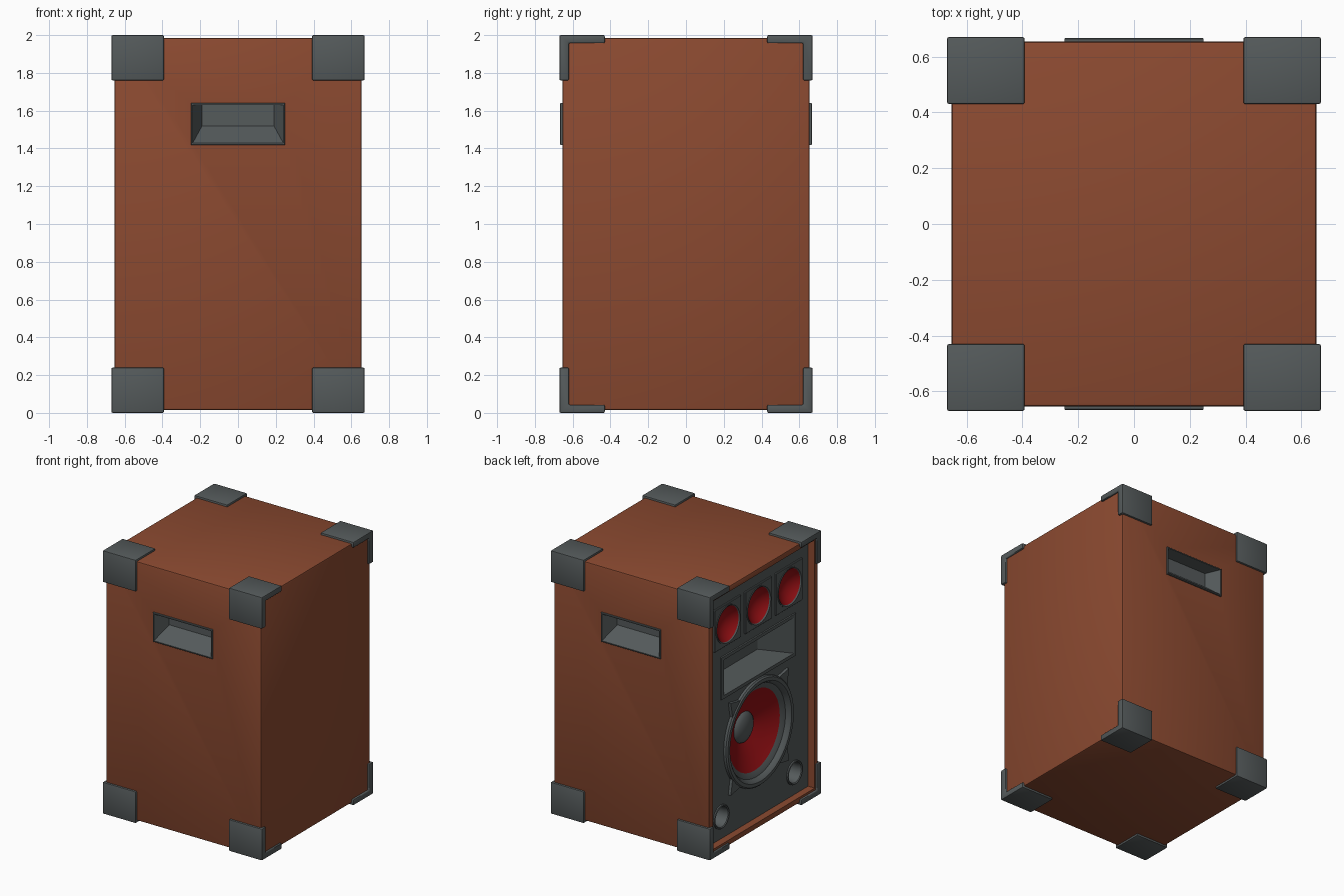
import bpy, bmesh, math
from mathutils import Vector, Matrix

if "Cube" in bpy.data.objects:
    bpy.data.objects.remove(bpy.data.objects["Cube"])


def material(name, rgb):
    m = bpy.data.materials.new(name)
    m.diffuse_color = (*rgb, 1)
    m.use_nodes = True
    m.node_tree.nodes["Principled BSDF"].inputs["Base Color"].default_value = m.diffuse_color
    return m


BROWN = material("brown_cabinet", (0.26, 0.068, 0.03))
GREY = material("dark_grey", (0.09, 0.103, 0.105))
RED = material("red_cone", (0.30, 0.005, 0.007))

# Faces of the cabinet: turn about z and distance from the centre
FRONT, BACK, SPEAKER = (0, 0.655), (math.pi, 0.655), (-math.pi / 2, 0.60)


def place(face, a, z, out):
    """a = sideways, z = up, out = away from the given face."""
    return Matrix.Rotation(face[0], 3, 'Z') @ Vector((a, -face[1] - out, z))


def finish(name, bm, *mats):
    me = bpy.data.meshes.new(name)
    bm.to_mesh(me)
    bm.free()
    for m in mats:
        me.materials.append(m)
    ob = bpy.data.objects.new(name, me)
    bpy.context.collection.objects.link(ob)
    return ob


def activate(ob):
    bpy.ops.object.select_all(action='DESELECT')
    ob.select_set(True)
    bpy.context.view_layer.objects.active = ob


def smooth(ob):
    activate(ob)
    bpy.ops.object.shade_smooth_by_angle(angle=math.radians(35))


def bevel(ob, width, segments=2):
    m = ob.modifiers.new("bevel", 'BEVEL')
    m.width, m.segments, m.limit_method = width, segments, 'ANGLE'
    activate(ob)
    bpy.ops.object.modifier_apply(modifier=m.name)


def box(name, lo, hi, mat):
    bm = bmesh.new()
    bmesh.ops.create_cube(bm, size=1)
    for v in bm.verts:
        v.co = [lo[i] if v.co[i] < 0 else hi[i] for i in range(3)]
    return finish(name, bm, mat)


def cut(ob, cutter):
    m = ob.modifiers.new("cut", 'BOOLEAN')
    m.operation, m.solver, m.object = 'DIFFERENCE', 'EXACT', cutter
    activate(ob)
    bpy.ops.object.modifier_apply(modifier=m.name)
    bpy.data.objects.remove(cutter)


def loops_mesh(name, loops, mats, red_from=None, red_to=None, cap=True):
    """Bridge loops of points from outside to inside; optionally colour a range red."""
    bm = bmesh.new()
    rows = [[bm.verts.new(p) for p in loop] for loop in loops]
    n = len(rows[0])
    for i in range(len(rows) - 1):
        for j in range(n):
            k = (j + 1) % n
            f = bm.faces.new((rows[i][j], rows[i][k], rows[i + 1][k], rows[i + 1][j]))
            if red_from is not None and red_from <= i < red_to:
                f.material_index = 1
    if cap:
        f = bm.faces.new(rows[-1])
        if red_to is not None and red_to >= len(rows):
            f.material_index = 1
    return finish(name, bm, *mats)


def lathe(name, a, z, profile, mats=(GREY,), red_from=None, red_to=None, n=48):
    loops = [[place(SPEAKER, a + r * math.cos(t), z + r * math.sin(t), out)
              for t in (2 * math.pi * j / n for j in range(n))] for r, out in profile]
    ob = loops_mesh(name, loops, mats, red_from, red_to)
    smooth(ob)
    return ob


def pocket(name, face, loops):
    pts = [[place(face, a, z, out) for a, z in ((-w, lo), (w, lo), (w, hi), (-w, hi))]
           for w, lo, hi, out in loops]
    return loops_mesh(name, pts, (GREY,))


def disc_cutter(a, z, r):
    bm = bmesh.new()
    c = place(SPEAKER, a, z, 0)
    bmesh.ops.create_cone(bm, cap_ends=True, segments=48, radius1=r, radius2=r, depth=0.2,
                          matrix=Matrix.Translation(c) @ Matrix.Rotation(math.pi / 2, 4, 'Y'))
    return finish("cutter", bm)


# Cabinet shell, hollow on the speaker side
cabinet = box("cabinet", (-0.655, -0.655, 0.015), (0.655, 0.655, 1.985), BROWN)
bevel(cabinet, 0.012)
cut(cabinet, box("cutter", (-0.8, -0.61, 0.06), (-0.30, 0.61, 1.945), BROWN))

# Carry handles sunk into front and back
for name, face, s in (("front_handle", FRONT, -1), ("back_handle", BACK, 1)):
    ys = sorted((s * 0.54, s * 0.8))
    cut(cabinet, box("cutter", (-0.242, ys[0], 1.428), (0.242, ys[1], 1.632), BROWN))
    pocket(name, face, [(0.25, 1.418, 1.64, -0.005), (0.25, 1.418, 1.64, 0.009),
                        (0.247, 1.421, 1.637, 0.012), (0.24, 1.428, 1.63, 0.012),
                        (0.19, 1.52, 1.63, -0.10)])
smooth(cabinet)

# L-shaped corner protectors, one modelled and mirrored to all eight corners
bm = bmesh.new()
outline = ((0.67, 1), (0.43, 1), (0.43, 0.957), (0.62, 0.957), (0.62, 0.76), (0.67, 0.76))
face = bm.faces.new([bm.verts.new((0.392, y, z)) for y, z in outline])
ext = bmesh.ops.extrude_face_region(bm, geom=[face])
for v in ext["geom"]:
    if isinstance(v, bmesh.types.BMVert):
        v.co.x = 0.67
bmesh.ops.recalc_face_normals(bm, faces=bm.faces)
corners = finish("corner_protectors", bm, GREY)
corners.location.z = 1
bevel(corners, 0.007)
mir = corners.modifiers.new("mirror", 'MIRROR')
mir.use_axis = (True, True, True)
mir.use_clip = False
smooth(corners)

# Baffle board with openings
baffle = box("baffle", (-0.60, -0.61, 0.06), (-0.58, 0.61, 1.945), GREY)
cut(baffle, disc_cutter(0, 0.71, 0.385))
cut(baffle, box("cutter", (-0.7, -0.425, 1.145), (-0.5, 0.425, 1.415), GREY))

# Woofer: ring, surround, red cone and dust cap
lathe("woofer", 0, 0.71,
      [(0.405, -0.005), (0.405, 0.02), (0.395, 0.03), (0.37, 0.03), (0.36, 0.022),
       (0.345, -0.005), (0.325, -0.012), (0.305, -0.025), (0.21, -0.075), (0.115, -0.118),
       (0.11, -0.108), (0.085, -0.092), (0.05, -0.08), (0.015, -0.076)],
      (GREY, RED), 7, 9, n=64)

# Pointed mounting tabs around the woofer
for i in range(4):
    t = math.pi / 4 + i * math.pi / 2
    tri = [(0.385, -0.075), (0.495, 0), (0.385, 0.075)]
    pts = [(r * math.cos(t) - w * math.sin(t), 0.71 + r * math.sin(t) + w * math.cos(t))
           for r, w in tri]
    loops_mesh("woofer_tab", [[place(SPEAKER, a, z, o) for a, z in pts]
                              for o in (-0.005, 0.022)], (GREY,))

# Horn below the tweeters
pocket("horn", SPEAKER, [(0.445, 1.12, 1.44, -0.005), (0.445, 1.12, 1.44, 0.012),
                         (0.42, 1.145, 1.415, 0.012), (0.20, 1.22, 1.35, -0.14)])

# Three tweeters on square plates
for a in (-0.37, 0, 0.37):
    cut(baffle, disc_cutter(a, 1.67, 0.137))
    plate = box("tweeter_plate", (-0.612, -a - 0.16, 1.51), (-0.595, -a + 0.16, 1.83), GREY)
    bevel(plate, 0.004, 1)
    cut(plate, disc_cutter(a, 1.67, 0.137))
    lathe("tweeter", a, 1.67,
          [(0.146, 0.008), (0.146, 0.017), (0.138, 0.017), (0.132, 0.008),
           (0.10, -0.022), (0.06, -0.045), (0.02, -0.055)], (GREY, RED), 3, 9, n=32)

# Two bass ports near the bottom corners
for a in (-0.44, 0.44):
    cut(baffle, disc_cutter(a, 0.23, 0.082))
    lathe("bass_port", a, 0.23,
          [(0.09, -0.005), (0.09, 0.01), (0.083, 0.014), (0.076, 0.008),
           (0.072, -0.02), (0.07, -0.14)], n=32)
